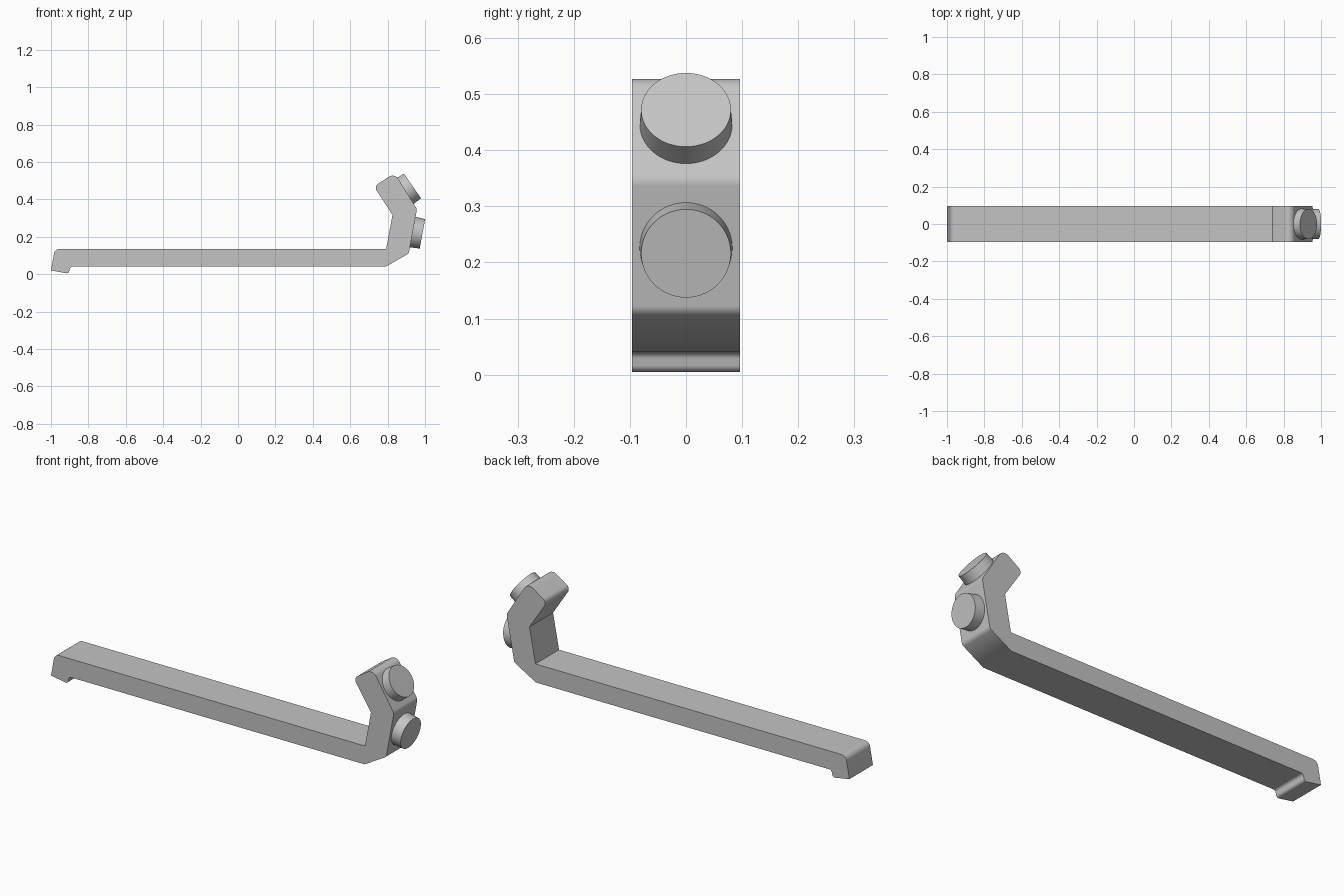
import bpy
import bmesh
import math
from mathutils import Vector

cube = bpy.data.objects.get("Cube")
if cube:
    bpy.data.objects.remove(cube, do_unlink=True)

grey = bpy.data.materials.new("plain grey")
grey.use_nodes = True
colour = (0.55, 0.55, 0.55, 1)
grey.diffuse_color = colour
grey.node_tree.nodes["Principled BSDF"].inputs["Base Color"].default_value = colour

HALF_WIDTH = 0.096


def finish(bm, name):
    """Turn a bmesh into a smooth-shaded object with crisp edges."""
    bmesh.ops.recalc_face_normals(bm, faces=bm.faces)
    mesh = bpy.data.meshes.new(name)
    bm.to_mesh(mesh)
    bm.free()
    mesh.materials.append(grey)
    obj = bpy.data.objects.new(name, mesh)
    bpy.context.collection.objects.link(obj)
    bpy.ops.object.select_all(action='DESELECT')
    obj.select_set(True)
    bpy.context.view_layer.objects.active = obj
    bpy.ops.object.shade_smooth_by_angle(angle=math.radians(30))
    weighted = obj.modifiers.new("Flat sides", 'WEIGHTED_NORMAL')
    weighted.keep_sharp = True
    return obj


def rounded(corners, steps=8):
    """Round each (x, z, radius) corner of a closed outline with an arc."""
    outline = []
    for i, (x, z, radius) in enumerate(corners):
        p = Vector((x, z))
        if radius == 0:
            outline.append(p)
            continue
        a = (Vector(corners[i - 1][:2]) - p).normalized()
        b = (Vector(corners[(i + 1) % len(corners)][:2]) - p).normalized()
        half = a.angle(b) / 2
        centre = p + (a + b).normalized() * radius / math.sin(half)
        start = p + a * radius / math.tan(half) - centre
        end = p + b * radius / math.tan(half) - centre
        sweep = math.pi - 2 * half
        for k in range(steps + 1):
            t = k / steps
            outline.append(centre + (start * math.sin((1 - t) * sweep)
                                     + end * math.sin(t * sweep)) / math.sin(sweep))
    return outline


# Bent arm: side outline with rounded corners, extruded across the width
arm_corners = [
    (-1.0, 0.02, 0), (-0.905, 0.003, 0.014), (-0.897, 0.04, 0.014),
    (0.79, 0.04, 0), (0.913, 0.111, 0.025), (0.957, 0.348, 0.03),
    (0.837, 0.541, 0.035), (0.727, 0.469, 0.025), (0.826, 0.317, 0),
    (0.792, 0.135, 0), (-0.979, 0.135, 0.03),
]
bm = bmesh.new()
profile = [bm.verts.new((p.x, -HALF_WIDTH, p.y)) for p in rounded(arm_corners)]
face = bm.faces.new(profile)
extruded = bmesh.ops.extrude_face_region(bm, geom=[face], use_keep_orig=True)
moved = [v for v in extruded["geom"] if isinstance(v, bmesh.types.BMVert)]
bmesh.ops.translate(bm, verts=moved, vec=(0, 2 * HALF_WIDTH, 0))
finish(bm, "bent_arm")


# Slightly tapered round pads on the two outer faces of the arm
def add_pad(name, outer_centre, axis):
    depth = 0.06
    axis = Vector(axis).normalized()
    bm = bmesh.new()
    bmesh.ops.create_cone(bm, cap_ends=True, segments=64,
                          radius1=0.083, radius2=0.08, depth=depth)
    pad = finish(bm, name)
    pad.rotation_euler = axis.to_track_quat('Z', 'Y').to_euler()
    pad.location = Vector(outer_centre) - axis * depth / 2


add_pad("upper_pad", (0.933, 0, 0.472), (0.82, 0, 0.57))
add_pad("lower_pad", (0.986, 0, 0.216), (0.984, 0, -0.18))
